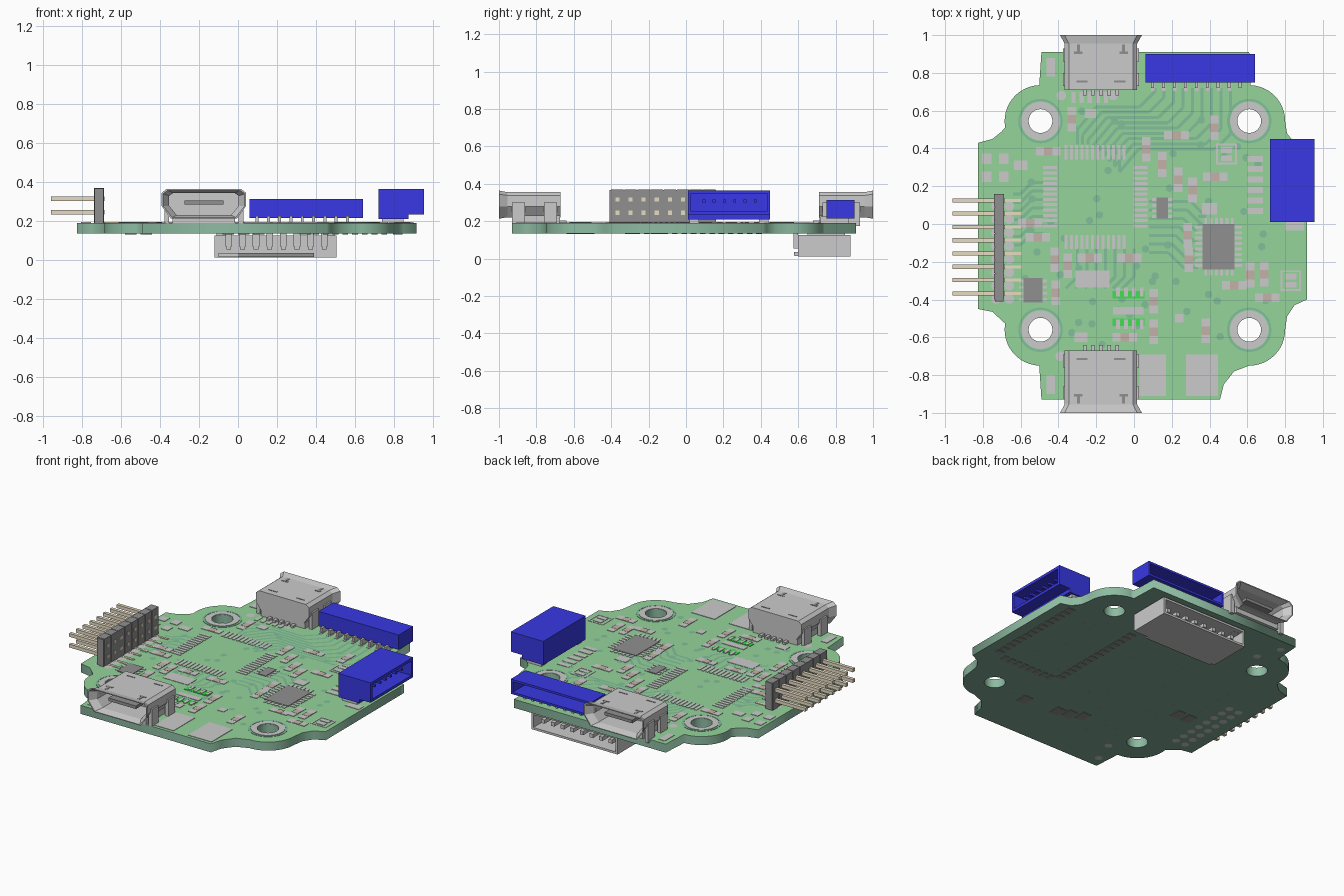
import bpy, bmesh, math, random
from mathutils import Vector

if "Cube" in bpy.data.objects:
    bpy.data.objects.remove(bpy.data.objects["Cube"])
random.seed(4)
TOP, BOT = 0.191, 0.135

def mat(name, *c):
    m = bpy.data.materials.new(name)
    m.diffuse_color = (*c, 1)
    m.use_nodes = True
    m.node_tree.nodes["Principled BSDF"].inputs["Base Color"].default_value = m.diffuse_color
    return m

GREEN = mat("mask_green", .30, .66, .33)
CORE = mat("board_green", .27, .50, .36)
UNDER = mat("under_green", .22, .40, .29)
TRACE = mat("trace_green", .22, .52, .32)
LIME = mat("bright_green", .05, .75, .08)
BLUE = mat("blue_plastic", .04, .04, .78)
DARK = mat("dark_plastic", .28, .28, .28)
GOLD = mat("pin_gold", .80, .72, .55)
BROWN = mat("part_brown", .55, .45, .40)
METAL = mat("metal", .68, .68, .68)

def finish(name, bm, m):
    bmesh.ops.recalc_face_normals(bm, faces=bm.faces)
    me = bpy.data.meshes.new(name)
    bm.to_mesh(me)
    bm.free()
    ob = bpy.data.objects.new(name, me)
    bpy.context.collection.objects.link(ob)
    me.materials.append(m)
    return ob

def boxes(name, items, m):
    """items: (lo corner, hi corner) pairs joined into one object"""
    bm = bmesh.new()
    for lo, hi in items:
        lo, hi = Vector(lo), Vector(hi)
        for v in bmesh.ops.create_cube(bm, size=1)["verts"]:
            v.co = [(lo[i] + hi[i]) / 2 + v.co[i] * (hi[i] - lo[i]) for i in range(3)]
    return finish(name, bm, m)

def flat(x, y, w, h, z=TOP, t=.003):
    return (x - w / 2, y - h / 2, z), (x + w / 2, y + h / 2, z + t)

def plate(name, loops, z0, z1, m):
    """Filled 2D outline with holes, given thickness"""
    cu = bpy.data.curves.new(name, 'CURVE')
    cu.dimensions, cu.fill_mode, cu.extrude = '2D', 'BOTH', (z1 - z0) / 2
    for pts in loops:
        s = cu.splines.new('POLY')
        s.points.add(len(pts) - 1)
        for p, q in zip(s.points, pts):
            p.co = (q[0], q[1], 0, 1)
        s.use_cyclic_u = True
    ob = bpy.data.objects.new(name, cu)
    bpy.context.collection.objects.link(ob)
    ob.location.z = (z0 + z1) / 2
    cu.materials.append(m)
    bpy.ops.object.select_all(action='DESELECT')
    bpy.context.view_layer.objects.active = ob
    ob.select_set(True)
    bpy.ops.object.convert(target='MESH')

def arc(cx, cy, r, a0, a1, n=12):
    return [(cx + r * math.cos(math.radians(a0 + (a1 - a0) * i / n)),
             cy + r * math.sin(math.radians(a0 + (a1 - a0) * i / n))) for i in range(n + 1)]

def circle(x, y, r, n=28):
    return arc(x, y, r, 0, 360, n)[:-1]

# Board with four rounded lobes around the mounting holes
HOLES = [(x, y) for x in (-.495, .61) for y in (-.56, .545)]
outline = ([(-.825, .43), (-.75, .45), (-.70, .49)] + arc(-.495, .545, .19, 190, 92)
           + [(-.49, .91), (.61, .91)] + arc(.61, .545, .19, 88, 0)
           + [(.81, .48), (.85, .43), (.915, .41), (.915, -.40), (.85, -.43), (.81, -.49)]
           + arc(.61, -.56, .19, 0, -90) + [(.53, -.78), (.475, -.85), (.455, -.93), (-.49, -.93)]
           + arc(-.495, -.56, .19, -92, -190) + [(-.75, -.465), (-.825, -.45)])
drills = [circle(x, y, .063) for x, y in HOLES]
plate("board_core", [outline] + drills, BOT + .002, .189, CORE)
plate("board_top_mask", [outline] + drills, .189, TOP, GREEN)
plate("board_under_mask", [outline] + drills, BOT, BOT + .002, UNDER)
for x, y in HOLES:
    plate("mount_pad", [circle(x, y, .102), circle(x, y, .065)], TOP, TOP + .003, METAL)
    plate("mount_ring", [circle(x, y, .118), circle(x, y, .106)], TOP, TOP + .002, TRACE)

# Copper traces: bus from the large chip to the rear connector
def strip(bm, pts, w=.016, z=TOP):
    for a, b in zip(pts, pts[1:]):
        a, b = Vector((*a, z + .0015)), Vector((*b, z + .0015))
        n = Vector((b.y - a.y, a.x - b.x, 0)).normalized() * w / 2
        bm.faces.new([bm.verts.new(p) for p in (a - n, a + n, b + n, b - n)])

bm = bmesh.new()
for i in range(9):
    x0, x1, y0 = -.30 + i * .028, .11 + i * .05, .62 - i * .028
    strip(bm, [(x0, .42), (x0, y0 - .12), (x0 + .1, y0), (x1 - .08, y0), (x1, y0 + .08), (x1, .72)])
for i in range(7):
    y = -.15 + i * .045
    strip(bm, [(.08, y), (.18 + .02 * i, y), (.26 + .02 * i, y - .08), (.34, y - .08)])
    strip(bm, [(-.48, y + .1), (-.54, y + .1), (-.60, y + .04), (-.64, y + .04)])
    strip(bm, [(-.3 + i * .05, -.13), (-.3 + i * .05, -.28), (-.36 + i * .05, -.34)])
finish("traces", bm, TRACE)

# Bare pads on the top side
pads = []
for i in range(12):
    d = i * .028
    pads += [flat(-.445, -.01 + d, .075, .016), flat(.035, -.01 + d, .075, .016),
             flat(-.36 + d, .38, .016, .075), flat(-.36 + d, -.095, .016, .075)]
for i in range(8):
    pads.append(flat(.10 + i * .058, .73, .018, .05))
for i in range(6):
    pads.append(flat(.64, .07 + i * .055, .085, .032))
for i in range(5):
    pads += [flat(-.32 + i * .043, .67, .022, .06)]
for i in range(4):
    for y in (-.36, -.53):
        pads.append(flat(-.085 + i * .042, y, .02, .05, t=.005))
for i in range(8):
    for x in (.345, .55):
        pads.append(flat(x, -.22 + i * .029, .045, .015))
for i in range(6):
    for y in (.01, -.25):
        pads.append(flat(.38 + i * .028, y, .015, .045))
pads += [flat(.10, -.80, .14, .22), flat(.36, -.80, .17, .22), flat(.85, -.01, .1, .05),
         flat(-.22, -.29, .18, .09), flat(-.28, -.46 - .14, .07, .05), flat(-.23, .585, .06, .05),
         flat(-.44, .83, .045, .10), flat(-.44, -.85, .045, .10), flat(-.60, .31, .07, .05),
         flat(.24, -.50, .045, .045), flat(.40, .08, .08, .06), flat(-.03, -.46, .16, .04)]
for y in (.345, .25):
    pads += [flat(-.78, y, .05, .055), flat(-.69, y, .05, .055)]
for x, y in ((.49, .37), (.83, -.30)):
    pads += [flat(x, y + .022, .06, .03), flat(x, y - .022, .06, .03)]
    plate("jumper_outline", [[(x + a * s, y + b * s) for a, b in ((-1, -1), (1, -1), (1, 1), (-1, 1))]
                             for s in (.055, .045)], TOP, TOP + .002, METAL)
boxes("top_pads", pads, METAL)

# Two-terminal parts: x, y, vertical flag
PARTS = [(-.455, .385, 0), (.225, .47, 0), (.065, .395, 1), (.15, .315, 1), (.235, .235, 1),
         (.43, .25, 0), (-.42, -.19, 1), (-.35, -.22, 1), (-.235, -.18, 0), (-.025, -.18, 0),
         (.285, -.06, 1), (.29, -.19, 1), (.615, -.27, 1), (.69, -.265, 1), (.53, -.325, 0),
         (.705, -.39, 0), (.105, -.41, 1), (.105, -.57, 1), (.38, -.565, 1), (-.05, -.60, 0),
         (-.415, -.365, 1), (-.51, -.07, 0), (.31, .18, 1), (.425, .51, 1), (-.33, .555, 1), (-.55, .005, 0)]
ends, mids = [], []
for x, y, v in PARTS:
    dx, dy = (0, .042) if v else (.042, 0)
    ends += [flat(x + s * dx, y + s * dy, .046, .046) for s in (-1, 1)]
    mids.append(flat(x, y, .045, .045, t=.004))
boxes("part_terminals", ends, METAL)
boxes("part_bodies", mids, BROWN)

# Flat chips
boxes("chips", [flat(.447, -.12, .17, .24, t=.005), flat(.15, .085, .06, .11, t=.005),
                flat(-.535, -.35, .10, .13, t=.005)], DARK)
boxes("chip_leads", [flat(cx + s * w, cy + (i - 1.5) * p, .03, .014)
                     for cx, cy, w, p in ((.15, .085, .04, .03), (-.535, -.35, .06, .032))
                     for s in (-1, 1) for i in range(4)], METAL)
boxes("green_bars", [flat(-.03, -.375, .17, .04), flat(-.03, -.52, .17, .04)], LIME)

# Vias and header through-pads
def discs(name, pts, r, z, m):
    bm = bmesh.new()
    for x, y in pts:
        bm.faces.new([bm.verts.new((*p, z)) for p in circle(x, y, r, 10)])
    finish(name, bm, m)

ROWS = [.125 - i * .0703 for i in range(8)]
vias = [(random.uniform(-.6, .7), random.uniform(-.65, .6)) for _ in range(60)]
vias = [p for p in vias if min(math.dist(p, h) for h in HOLES) > .14]
discs("vias", vias, .02, TOP + .002, TRACE)
discs("vias_under", vias, .009, BOT - .001, DARK)
thru = [(x, y - .03) for x in (-.66, -.73) for y in ROWS] + [(-.385, .68), (-.11, .68), (-.39, -.70)]
discs("through_pads_top", thru, .026, TOP + .003, METAL)
discs("through_pads_under", thru + [(-.44, .83), (-.44, -.85)], .024, BOT - .001, METAL)

# Underside pads of an unfitted module
under = [flat(x, -.26 + i * .05, .05, .03, BOT - .003) for x in (.35, .82) for i in range(14)]
under += [flat(.40 + i * .05, -.30, .03, .05, BOT - .003) for i in range(8)]
under += [flat(x, y, .06, .08, BOT - .003) for x, y in
          ((.345, -.60), (.106, -.58), (.03, -.56), (-.05, -.53), (-.55, -.15), (-.47, -.15))]
boxes("under_pads", under, DARK)

# Right-angle pin header
boxes("header_block", [((-.74, y - .033, TOP), (-.687, y + .033, .37)) for y in ROWS]
      + [((-.737, -.41, TOP), (-.69, .16, .368))], DARK)
boxes("header_pins", [((-.96, y - .011, z - .011), (-.684, y + .011, z + .011))
                      for y in ROWS for z in (.245, .315)], GOLD)
boxes("header_footprint", [flat(-.64, y, .09, .016, t=.004) for y in ROWS], GOLD)

# Micro USB sockets: lofted hollow shell with flared mouth, sign s gives mouth direction
def usb(name, s, back):
    cx, cz = -.175, .283
    half = [(.17, .072), (.192, .055), (.192, -.005), (.15, -.062)]
    prof = half + [(-x, z) for x, z in reversed(half)]
    sections = [(back, 1, 1), (.955, 1, 1), (1.0, 1.13, 1.12), (1.0, 1.09, 1.04), (.955, .93, .84), (.80, .93, .84)]
    bm = bmesh.new()
    rings = [[bm.verts.new((cx + x * a, s * y, cz + z * b)) for x, z in prof] for y, a, b in sections]
    for r, q in zip(rings, rings[1:]):
        for i in range(8):
            bm.faces.new((r[i], r[(i + 1) % 8], q[(i + 1) % 8], q[i]))
    bm.faces.new(rings[0])
    bm.faces.new(rings[-1])
    finish(name + "_shell", bm, METAL)
    def span(x0, x1, y0, y1, z0, z1):
        return (cx + x0, min(s * y0, s * y1), z0), (cx + x1, max(s * y0, s * y1), z1)
    # mounting legs, rear block and tongue
    boxes(name + "_legs", [span(k * .19 - .012, k * .19 + .012, y, y + .07, BOT + .04, .30)
                           for k in (-1, 1) for y in (back + .02, .86)]
          + [span(-.16, .16, back + .005, .93, TOP, .23)]
          + [span(i * .043 - .01, i * .043 + .01, back - .03, back + .02, TOP, .205) for i in range(-2, 3)], METAL)
    boxes(name + "_tongue", [span(-.10, .10, .79, .95, .285, .305)]
          + [span(k * .12 - .008, k * .12 + .008, .90, .95, .353, .357) for k in (-1, 1)]
          + [span(k * .12 - .022, k * .12 + .022, .90, .912, .353, .357) for k in (-1, 1)]
          + [span(k * .10 - .03, k * .10 + .03, back + .04, back + .05, .353, .357) for k in (-1, 1)], DARK)

usb("usb_front", -1, .67)
usb("usb_rear", 1, .71)

# Open-mouthed connector housings
def housing(name, lo, hi, axis, m, t=.018, extra=()):
    items = []
    for ax in range(3):
        for side in (0, 1):
            if (ax, side) == (axis, 1):
                continue
            a, b = list(lo), list(hi)
            if side:
                a[ax] = hi[ax] - t
            else:
                b[ax] = lo[ax] + t
            items.append((a, b))
    return boxes(name, items + list(extra), m)

housing("rear_connector", (.06, .75, .215), (.64, .90, .312), 1, BLUE, .014)
boxes("rear_connector_pins", [((.09 + i * .058, .72, TOP), (.105 + i * .058, .87, .22 + .005)) for i in range(9)], METAL)
housing("side_connector", (.72, .01, .235), (.955, .45, .365), 0, BLUE, .018,
        [((.72, .01, .21), (.875, .45, .25)), ((.72, .02, .23), (.80, .44, .36))])
boxes("side_connector_pins", [((.79, .088 + i * .055, .30), (.93, .103 + i * .055, .315)) for i in range(6)], BLUE)
boxes("side_connector_feet", [((.74, y, TOP), (.85, y + .05, .212)) for y in (.02, .39)], METAL)
housing("under_connector", (-.12, .60, .012), (.505, .88, .125), 1, METAL, .014,
        [((x, .65, .11), (x + .05, .85, BOT)) for x in (-.11, .445)]
        + [((-.10, .58, .015), (.39, .61, .035)), ((-.10, .6, .03), (.49, .70, .11))])
boxes("under_connector_contacts", [((-.06 + i * .07, .575, .055), (-.035 + i * .07, .85, .08)) for i in range(8)]
      + [((-.065 + i * .07, .575, .07), (-.03 + i * .07, .60, BOT)) for i in range(8)], METAL)
boxes("under_connector_slot", [((0, .577, .016), (.39, .582, .036))], DARK)
